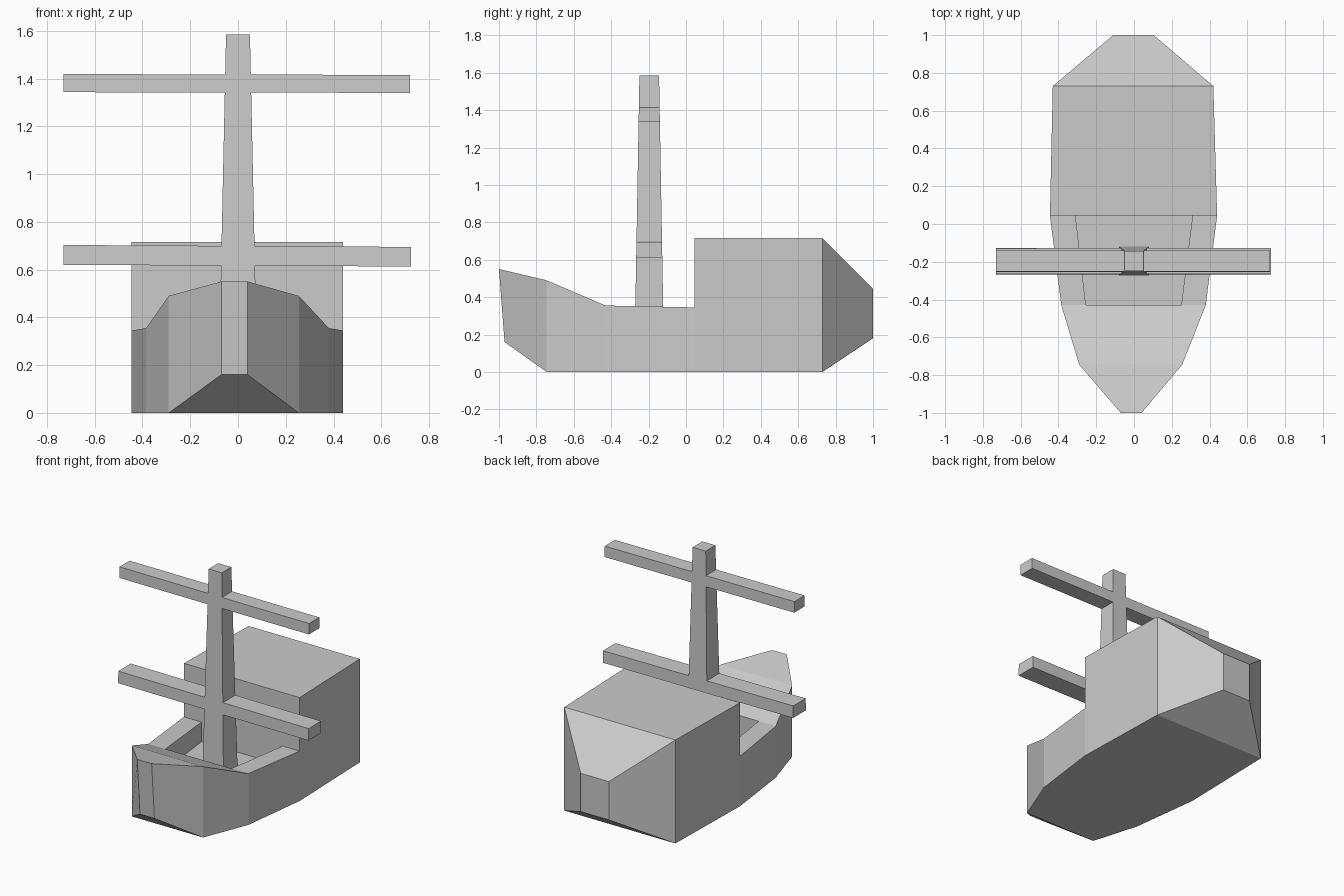
import bpy, bmesh

if "Cube" in bpy.data.objects:
    bpy.data.objects.remove(bpy.data.objects["Cube"])


def finish(bm, name):
    bmesh.ops.recalc_face_normals(bm, faces=bm.faces)
    mesh = bpy.data.meshes.new(name)
    bm.to_mesh(mesh)
    bm.free()
    obj = bpy.data.objects.new(name, mesh)
    bpy.context.collection.objects.link(obj)
    return obj


def loft(bm, rings):
    """Join rings of equal length and cap both ends; returns faces per segment."""
    rows = [[bm.verts.new(p) for p in ring] for ring in rings]
    n = len(rows[0])
    segments = []
    for a, b in zip(rows, rows[1:]):
        segments.append([bm.faces.new((a[i], a[(i + 1) % n], b[(i + 1) % n], b[i]))
                         for i in range(n)])
    bm.faces.new(rows[0])
    bm.faces.new(rows[-1])
    return segments


# Hull: (y bottom, y top, x left, x right, z bottom, z top, inner left, inner right)
stations = [
    (-0.97, -1.00, -0.07, 0.04, 0.16, 0.55, -0.05, 0.02),
    (-0.745, -0.745, -0.29, 0.255, 0.0, 0.49, -0.19, 0.17),
    (-0.43, -0.43, -0.385, 0.38, 0.0, 0.355, -0.255, 0.25),
    (0.045, 0.045, -0.445, 0.44, 0.0, 0.345, -0.31, 0.31),
    (0.045, 0.045, -0.445, 0.44, 0.0, 0.715, -0.31, 0.31),
    (0.73, 0.73, -0.43, 0.42, 0.0, 0.715, -0.30, 0.29),
    (1.00, 1.00, -0.11, 0.105, 0.18, 0.445, -0.07, 0.07),
]
bm = bmesh.new()
segments = loft(bm, [[(xl, yb, z0), (xr, yb, z0), (xr, yt, z1), (ir, yt, z1),
                      (il, yt, z1), (xl, yt, z1)]
                     for yb, yt, xl, xr, z0, z1, il, ir in stations])

# Sunken deck well between bow and cabin
well = bmesh.ops.extrude_discrete_faces(bm, faces=[segments[2][3]])["faces"][0]
for v in well.verts:
    v.co.z = 0.21

# Clean the cabin step
bmesh.ops.delete(bm, geom=[f for f in bm.faces if f.calc_area() < 1e-6], context='FACES')
bmesh.ops.remove_doubles(bm, verts=bm.verts, dist=1e-5)
finish(bm, "hull")


# Mast and yards: tapered boxes
MAST_Y = -0.1965


def mast_depth(z):
    return 0.077 - (z - 0.2) * 0.0177


def tapered_box(name, bottom, top):
    bm = bmesh.new()
    rings = []
    for x0, x1, z0, z1 in (bottom, top):
        rings.append([(x, MAST_Y + s * mast_depth(z), z)
                      for x, s, z in ((x0, -1, z0), (x1, -1, z1), (x1, 1, z1), (x0, 1, z0))])
    loft(bm, rings)
    finish(bm, name)


tapered_box("mast", (-0.08, 0.08, 0.2, 0.2), (-0.05, 0.05, 1.585, 1.585))
tapered_box("lower_yard", (-0.73, 0.725, 0.62, 0.613), (-0.73, 0.725, 0.703, 0.695))
tapered_box("upper_yard", (-0.73, 0.72, 1.343, 1.34), (-0.73, 0.72, 1.419, 1.415))
